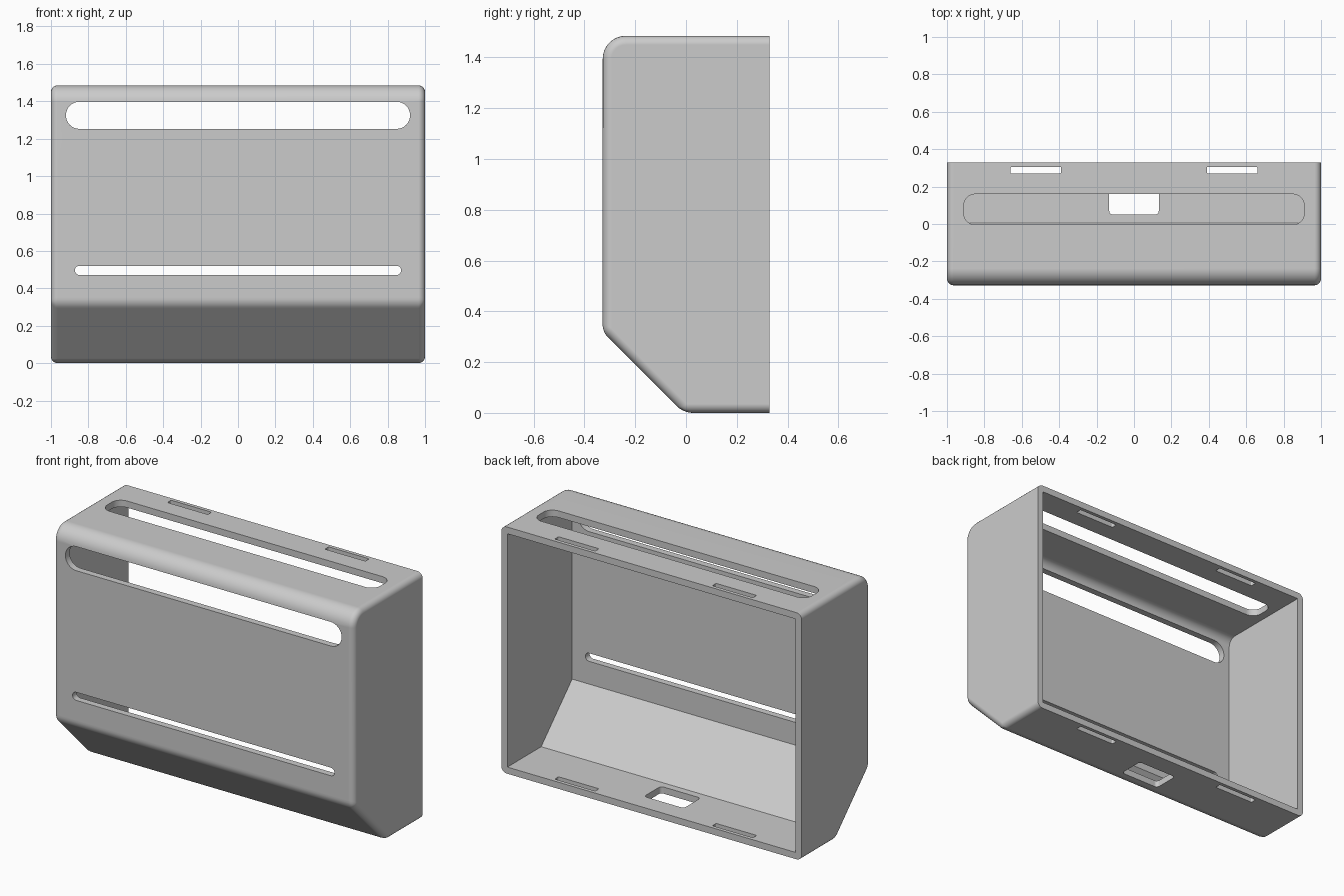
import bpy, bmesh, math
from mathutils import Vector

if "Cube" in bpy.data.objects:
    bpy.data.objects.remove(bpy.data.objects["Cube"])

H, D, T, R = 1.485, 0.328, 0.04, 0.035   # height, half depth, wall, edge fillet


def make_object(name, bm):
    bmesh.ops.recalc_face_normals(bm, faces=bm.faces)
    me = bpy.data.meshes.new(name)
    bm.to_mesh(me)
    bm.free()
    ob = bpy.data.objects.new(name, me)
    bpy.context.collection.objects.link(ob)
    return ob


def prism(bm, points, direction):
    """Extrude a closed outline along a vector."""
    face = bm.faces.new([bm.verts.new(p) for p in points])
    ext = bmesh.ops.extrude_face_region(bm, geom=[face])
    verts = [v for v in ext["geom"] if isinstance(v, bmesh.types.BMVert)]
    bmesh.ops.translate(bm, verts=verts, vec=direction)


def side_profile(inset, back, radius):
    """Side outline: chamfered lower front, rounded upper front."""
    k = inset * math.tan(math.pi / 8)
    front, top = -D + inset, H - inset
    pts = [(back, inset), (-0.01 + k, inset), (front, 0.318 + k)]
    for i in range(9):
        a = math.pi - i * math.pi / 16
        pts.append((front + radius + radius * math.cos(a),
                    top - radius + radius * math.sin(a)))
    return pts + [(back, top)]


def case_solid(name, half_width, inset, back, radius):
    bm = bmesh.new()
    prism(bm, [(-half_width, y, z) for y, z in side_profile(inset, back, radius)],
          Vector((2 * half_width, 0, 0)))
    return bm


def slot(name, cx, cy, w, h, r, axis, start, length):
    """Rounded rectangular cutter, along z or y."""
    pts = []
    for q, (sx, sy) in enumerate([(1, 1), (-1, 1), (-1, -1), (1, -1)]):
        for i in range(9):
            a = (q + i / 8) * math.pi / 2
            u = cx + sx * (w / 2 - r) + r * math.cos(a)
            v = cy + sy * (h / 2 - r) + r * math.sin(a)
            pts.append((u, v, start) if axis == "z" else (u, start, v))
    bm = bmesh.new()
    prism(bm, pts, Vector((0, 0, length) if axis == "z" else (0, length, 0)))
    return make_object(name, bm)


# Outer body with filleted edges, back rim left square
bm = case_solid("case", 1.0, 0, D, 0.09)
edges = []
for e in bm.edges:
    a, b = (v.co for v in e.verts)
    if a.y > D - 1e-4 and b.y > D - 1e-4:
        continue
    along_x = abs(a.x - b.x) > 1
    if along_x and a.z > 0.5:
        continue                      # already rounded by the profile
    edges.append(e)
bmesh.ops.bevel(bm, geom=edges, offset=R, offset_type='OFFSET', segments=5,
                profile=0.5, affect='EDGES', clamp_overlap=False)
case = make_object("case", bm)

# Cavity and openings
cutters = [
    make_object("cavity", case_solid("cavity", 1.0 - T, T, D + 0.2, 0.05)),
    slot("front_upper_slot", 0, 1.325, 1.84, 0.145, 0.0724, "y", -0.5, 0.4),
    slot("front_lower_slot", 0, 0.496, 1.744, 0.049, 0.0244, "y", -0.5, 0.4),
    slot("top_slot", 0, 0.078, 1.82, 0.163, 0.06, "z", 1.3, 0.4),
    slot("bottom_port", 0, 0.13, 0.265, 0.16, 0.02, "z", -0.2, 0.4),
]
for side in (-1, 1):
    cutters.append(slot("clip_slot", side * 0.525, 0.288, 0.27, 0.036, 0.006,
                        "z", -0.2, 2.0))

bpy.context.view_layer.objects.active = case
case.select_set(True)
for c in cutters:
    mod = case.modifiers.new(c.name, 'BOOLEAN')
    mod.operation, mod.solver, mod.object = 'DIFFERENCE', 'EXACT', c
    bpy.ops.object.modifier_apply(modifier=mod.name)
for c in cutters:
    bpy.data.objects.remove(c, do_unlink=True)

# Smooth fillets, flat walls
bpy.ops.object.shade_smooth_by_angle(angle=math.radians(30))
wn = case.modifiers.new("weighted", 'WEIGHTED_NORMAL')
wn.keep_sharp = True

grey = bpy.data.materials.new("light_grey")
grey.diffuse_color = (0.6, 0.6, 0.6, 1)
grey.use_nodes = True
grey.node_tree.nodes["Principled BSDF"].inputs["Base Color"].default_value = grey.diffuse_color
case.data.materials.clear()
case.data.materials.append(grey)
